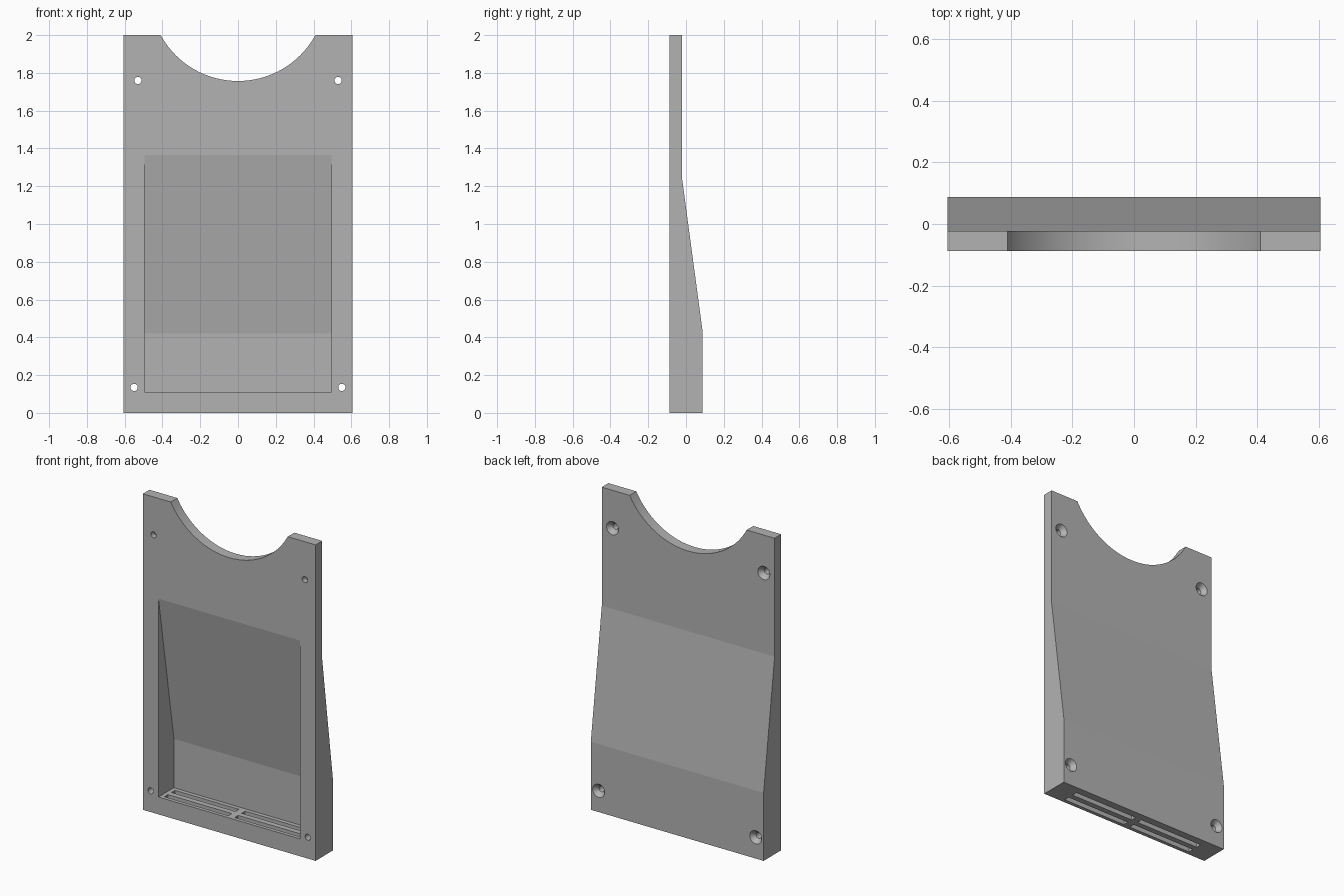
import bpy, bmesh, math
from mathutils import Matrix

cube = bpy.data.objects.get("Cube")
if cube:
    bpy.data.objects.remove(cube, do_unlink=True)

grey = bpy.data.materials.new("plain grey")
grey.use_nodes = True
colour = (0.45, 0.45, 0.45, 1)
grey.diffuse_color = colour
grey.node_tree.nodes["Principled BSDF"].inputs["Base Color"].default_value = colour

FRONT, BACK, STEP = -0.088, 0.088, -0.022


def make_object(name, bm):
    bmesh.ops.recalc_face_normals(bm, faces=bm.faces)
    mesh = bpy.data.meshes.new(name)
    bm.to_mesh(mesh)
    bm.free()
    mesh.materials.append(grey)
    obj = bpy.data.objects.new(name, mesh)
    bpy.context.collection.objects.link(obj)
    return obj


def extrude_profile(name, profile, x0, x1):
    """Sweep a (y, z) profile along x."""
    bm = bmesh.new()
    face = bm.faces.new([bm.verts.new((x0, y, z)) for y, z in profile])
    out = bmesh.ops.extrude_face_region(bm, geom=[face])["geom"]
    moved = [v for v in out if isinstance(v, bmesh.types.BMVert)]
    bmesh.ops.translate(bm, verts=moved, vec=(x1 - x0, 0, 0))
    return make_object(name, bm)


def round_cutter(name, x, z, rings, sides):
    """Turned shape along y, from (y, radius) rings."""
    bm = bmesh.new()
    loops = []
    for y, r in rings:
        angles = [2 * math.pi * i / sides for i in range(sides)]
        loops.append([bm.verts.new((x + r * math.cos(a), y, z + r * math.sin(a)))
                      for a in angles])
    for low, high in zip(loops, loops[1:]):
        for i in range(sides):
            j = (i + 1) % sides
            bm.faces.new((low[i], low[j], high[j], high[i]))
    bm.faces.new(loops[0])
    bm.faces.new(loops[-1])
    return make_object(name, bm)


# Stepped body with a sloping back
body = extrude_profile("holder_plate", [
    (FRONT, 0), (BACK, 0), (BACK, 0.43), (STEP, 1.25), (STEP, 2), (FRONT, 2)],
    -0.605, 0.605)

# Front pocket with a sloping floor
cutters = [extrude_profile("pocket_cutter", [
    (FRONT - 0.016, 0.11), (0.066, 0.11), (0.066, 0.42),
    (FRONT, 1.365), (FRONT - 0.016, 1.365)], -0.495, 0.495)]

# Round notch in the top edge
cutters.append(round_cutter("notch_cutter", 0, 2.224, [(-0.2, 0.467), (0.2, 0.467)], 96))

# Countersunk screw holes and paired drain slots
for side in (-1, 1):
    for x, z, back in ((0.53, 1.76, STEP), (0.55, 0.135, BACK)):
        cutters.append(round_cutter("screw_hole_cutter", side * x, z, [
            (-0.2, 0.019), (back - 0.03, 0.019), (back, 0.042), (back + 0.05, 0.042)], 32))
    for y0 in (-0.065, 0.005):
        y1 = y0 + 0.035
        cutters.append(extrude_profile("slot_cutter", [
            (y0, -0.1), (y1, -0.1), (y1, 0.2), (y0, 0.2)],
            *sorted((side * 0.022, side * 0.47))))

for cutter in cutters:
    cutter.hide_render = True
    mod = body.modifiers.new(cutter.name, "BOOLEAN")
    mod.operation = "DIFFERENCE"
    mod.solver = "EXACT"
    mod.object = cutter

# Apply the cuts and clear the cutters away
bpy.ops.object.select_all(action="DESELECT")
bpy.context.view_layer.objects.active = body
body.select_set(True)
for mod in list(body.modifiers):
    bpy.ops.object.modifier_apply(modifier=mod.name)
for cutter in cutters:
    bpy.data.objects.remove(cutter, do_unlink=True)
bpy.ops.object.shade_smooth_by_angle(angle=math.radians(5))
